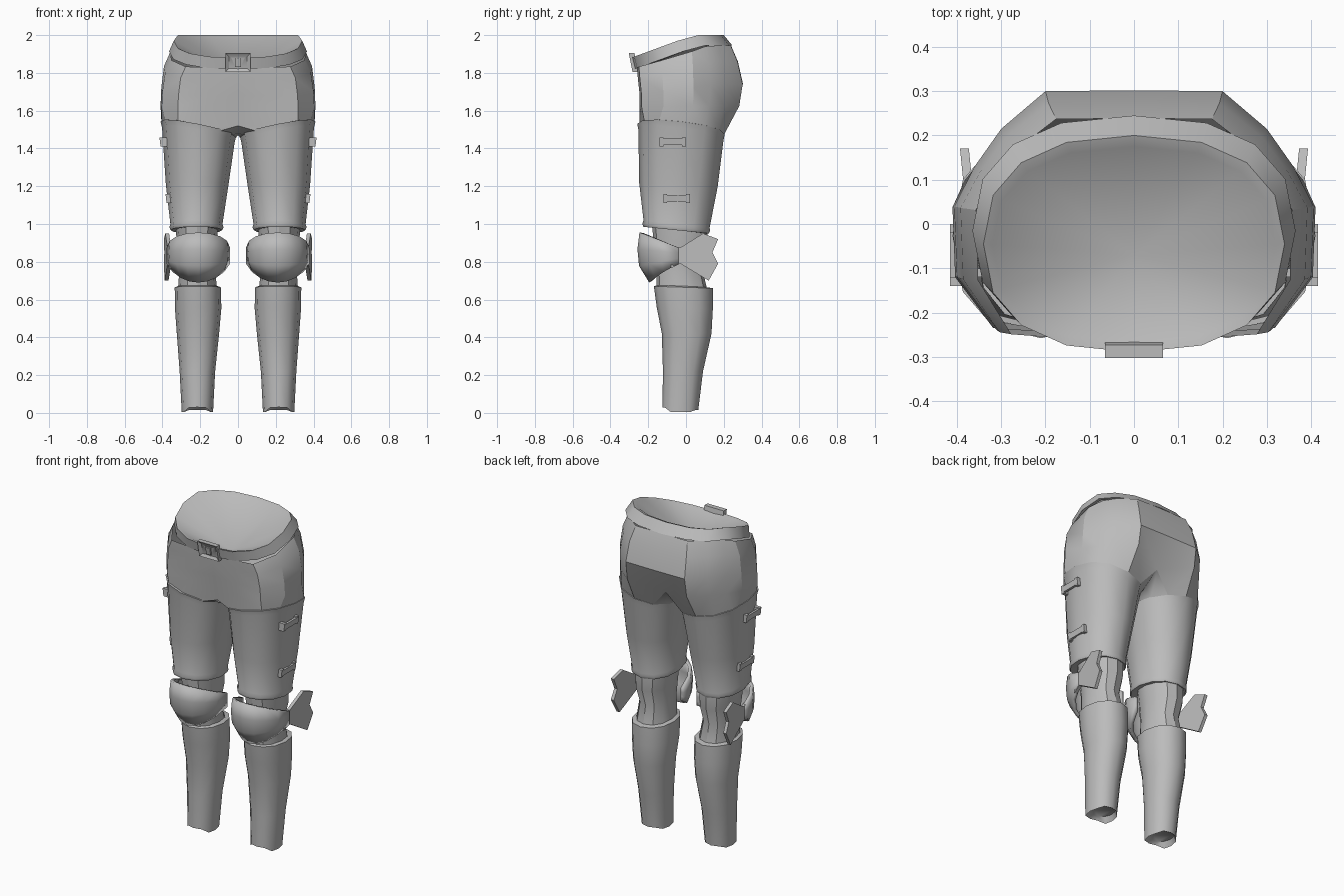
import bpy, bmesh
from math import sin, cos, radians, copysign

cube = bpy.data.objects.get("Cube")
if cube:
    bpy.data.objects.remove(cube)

grey = bpy.data.materials.new("plain_grey")
grey.use_nodes = True
colour = (0.5, 0.5, 0.5, 1)
grey.diffuse_color = colour
grey.node_tree.nodes["Principled BSDF"].inputs["Base Color"].default_value = colour


def finish(name, bm, mirror=True, thickness=0, angle=32):
    mesh = bpy.data.meshes.new(name)
    bm.to_mesh(mesh)
    bm.free()
    mesh.materials.append(grey)
    obj = bpy.data.objects.new(name, mesh)
    bpy.context.collection.objects.link(obj)
    bpy.ops.object.select_all(action="DESELECT")
    obj.select_set(True)
    bpy.context.view_layer.objects.active = obj
    bpy.ops.object.shade_smooth_by_angle(angle=radians(angle))
    if thickness:
        solid = obj.modifiers.new("Thickness", "SOLIDIFY")
        solid.thickness = thickness
    if mirror:
        obj.modifiers.new("Mirror", "MIRROR").merge_threshold = 0.002
    return obj


def power(v, p):
    return copysign(abs(v) ** (2 / p), v)


def ring(cx, rx, front, back, zf, zb, angles, p=2.15, lift=0, steep=1):
    """Rounded outline whose height runs from front to back and inner to outer."""
    cy, ry = (front + back) / 2, (back - front) / 2
    pts = []
    for a in angles:
        c, s = power(cos(radians(a)), p), power(sin(radians(a)), p)
        t = min(1, steep * (s + 1) / 2)
        x = cx + rx * c
        pts.append((0 if abs(x) < 1e-4 else x, cy + ry * s, zf + (zb - zf) * t + lift * c))
    return pts


def loft(bm, rings, closed=True):
    rows = [[bm.verts.new(p) if isinstance(p, tuple) else p for p in r] for r in rings]
    n = len(rows[0])
    for a, b in zip(rows, rows[1:]):
        for i in range(n if closed else n - 1):
            j = (i + 1) % n
            bm.faces.new((a[i], b[i], b[j], a[j]))
    return rows


half = [-90 + 22.5 * i for i in range(9)]
full = [30 * (i - 4) for i in range(12)]


def half_ring(rx, front, back, zf, zb):
    return ring(0, rx, front, back, zf, zb, half, 2.4, 0, 1.5)


# Belt: hollow waist, top rim and outer wall
bm = bmesh.new()
rows = loft(bm, [half_ring(0.32, -0.268, 0.175, 1.875, 1.99),
                 half_ring(0.34, -0.29, 0.2, 1.88, 2.0),
                 half_ring(0.365, -0.275, 0.245, 1.82, 1.945),
                 half_ring(0.345, -0.25, 0.225, 1.82, 1.945)], closed=False)
pole = bm.verts.new((0, -0.07, 1.78))
for a, b in zip(rows[0], rows[0][1:]):
    bm.faces.new((pole, a, b))
finish("belt", bm, angle=45)

# Hip outline from front centre round to back centre
hip = [(0, -0.235), (0.16, -0.245), (0.315, -0.235), (0.4, -0.12), (0.406, 0.04),
       (0.36, 0.13), (0.3, 0.215), (0.2, 0.3), (0, 0.302)]


def hip_ring(sx, front, back, zf, zb):
    pts = []
    for x, y in hip:
        t = min(1, 1.4 * (y + 0.245) / 0.547)
        pts.append((x * sx, y * (back if y > 0 else front), zf + (zb - zf) * t))
    return pts


# Shorts: hips, then each leg opening split off at the crotch
bm = bmesh.new()
seat = hip_ring(1.01, 1.0, 0.94, 1.62, 1.625)
seat[0] = (0, -0.2, 1.52)
seat[8] = (0, 0.2, 1.57)
rows = loft(bm, [hip_ring(0.88, 1.06, 0.79, 1.83, 1.945),
                 hip_ring(0.965, 1.04, 0.91, 1.77, 1.86),
                 hip_ring(1.0, 1.0, 1.0, 1.68, 1.74),
                 seat], closed=False)
crotch = [bm.verts.new(p) for p in ((0, 0.1, 1.5), (0, -0.02, 1.47), (0, -0.12, 1.48))]
loft(bm, [rows[-1] + crotch,
          ring(0.21, 0.195, -0.245, 0.2, 1.515, 1.47, full, 2.3, 0.04)])
finish("shorts", bm, angle=28)

# Thigh plate with a lip at the top and a cuff at the bottom
bm = bmesh.new()
loft(bm, [ring(0.21, 0.18, -0.23, 0.185, 1.53, 1.48, full, 2.3, 0.04),
          ring(0.21, 0.2, -0.258, 0.205, 1.53, 1.475, full, 2.3, 0.04),
          ring(0.21, 0.192, -0.252, 0.198, 1.5, 1.44, full, 2.3, 0.04),
          ring(0.216, 0.166, -0.248, 0.168, 1.22, 1.2, full),
          ring(0.22, 0.138, -0.225, 0.125, 1.02, 0.98, full),
          ring(0.22, 0.143, -0.232, 0.128, 1.0, 0.965, full),
          ring(0.22, 0.137, -0.225, 0.12, 0.985, 0.95, full),
          ring(0.22, 0.11, -0.17, 0.1, 0.985, 0.95, full)])
finish("thigh_plate", bm, angle=48)

# Knee sleeve, pinched in the middle
bm = bmesh.new()
loft(bm, [ring(0.218, 0.112, -0.18, 0.115, 0.99, 0.97, full),
          ring(0.218, 0.105, -0.17, 0.115, 0.9, 0.87, full),
          ring(0.216, 0.092, -0.16, 0.085, 0.8, 0.77, full),
          ring(0.214, 0.105, -0.155, 0.115, 0.64, 0.64, full)])
finish("knee_sleeve", bm)

# Knee pad: a bulged shell, tapering in height towards both ends
bm = bmesh.new()
pad = []
for k, scale in enumerate((0.96, 1.01, 0.97, 0.72)):
    row = []
    for i in range(9):
        u = (i - 4) / 4
        a = radians(90 * u)
        f = scale + (1 - scale) * u * u
        top, low = 0.955 - 0.08 * u * u, 0.69 + 0.1 * u * u
        row.append((0.21 + 0.168 * f * power(sin(a), 2.0),
                    -0.04 - 0.215 * f * power(cos(a), 2.2),
                    top + (low - top) * k / 3))
    pad.append(row)
loft(bm, pad, closed=False)
finish("knee_pad", bm, thickness=0.02)

# Knee wing: notched plate flaring out behind the pad
wing = [(-0.08, 0.885), (-0.03, 0.875), (0.09, 0.95), (0.17, 0.92), (0.14, 0.85),
        (0.17, 0.79), (0.12, 0.7), (-0.03, 0.79), (-0.08, 0.765)]
bm = bmesh.new()
outer = [(0.376 + 0.1 * y, y, z) for y, z in wing]
inner = [(x - 0.02, y, z) for x, y, z in outer]
front, back = loft(bm, [outer, inner])
bm.faces.new(front)
bm.faces.new(back[::-1])
bmesh.ops.recalc_face_normals(bm, faces=bm.faces)
finish("knee_wing", bm)

# Shin plate with a lip at the top and a recessed, notched ankle
bm = bmesh.new()
ankle = ring(0.215, 0.083, -0.125, 0.065, 0.03, 0.015, full)
ankle = [(x, y, 0.004 if abs(y + 0.03) < 0.06 else z) for x, y, z in ankle]
rows = loft(bm, [ring(0.213, 0.1, -0.14, 0.11, 0.68, 0.665, full),
                 ring(0.213, 0.122, -0.17, 0.142, 0.67, 0.66, full),
                 ring(0.211, 0.123, -0.155, 0.142, 0.56, 0.55, full),
                 ring(0.212, 0.112, -0.128, 0.135, 0.42, 0.42, full),
                 ring(0.215, 0.094, -0.122, 0.09, 0.22, 0.22, full),
                 ankle,
                 ring(0.215, 0.07, -0.105, 0.05, 0.045, 0.03, full)])
bm.faces.new(rows[-1][::-1])
finish("shin_plate", bm, angle=48)


def box(bm, centre, size, tilt=0):
    """Box whose x shifts with height by the tilt."""
    verts = bmesh.ops.create_cube(bm, size=1)["verts"]
    for v in verts:
        v.co = [c + d * s for c, d, s in zip(centre, v.co, size)]
        v.co.x += tilt * (v.co.z - centre[2])
    return verts


# Strap clips on the outer thigh: a bar on two feet
for name, x, y, z in (("upper_clip", 0.402, -0.07, 1.435), ("lower_clip", 0.37, -0.05, 1.135)):
    bm = bmesh.new()
    box(bm, (x + 0.004, y, z), (0.014, 0.14, 0.035), 0.12)
    for side in (-1, 1):
        box(bm, (x - 0.012, y + 0.06 * side, z), (0.045, 0.02, 0.048), 0.12)
    finish(name, bm)

# Belt buckle: frame with a recessed panel and a centre tongue
bm = bmesh.new()
box(bm, (0, -0.278, 1.855), (0.132, 0.03, 0.1))
face = min(bm.faces, key=lambda f: f.calc_center_median().y)
bmesh.ops.inset_region(bm, faces=[face], thickness=0.025)
bmesh.ops.translate(bm, vec=(0, 0.012, 0), verts=face.verts)
box(bm, (0, -0.284, 1.855), (0.03, 0.016, 0.045))
for v in bm.verts:
    v.co.y -= 0.2 * (v.co.z - 1.855)
finish("buckle", bm, mirror=False)
